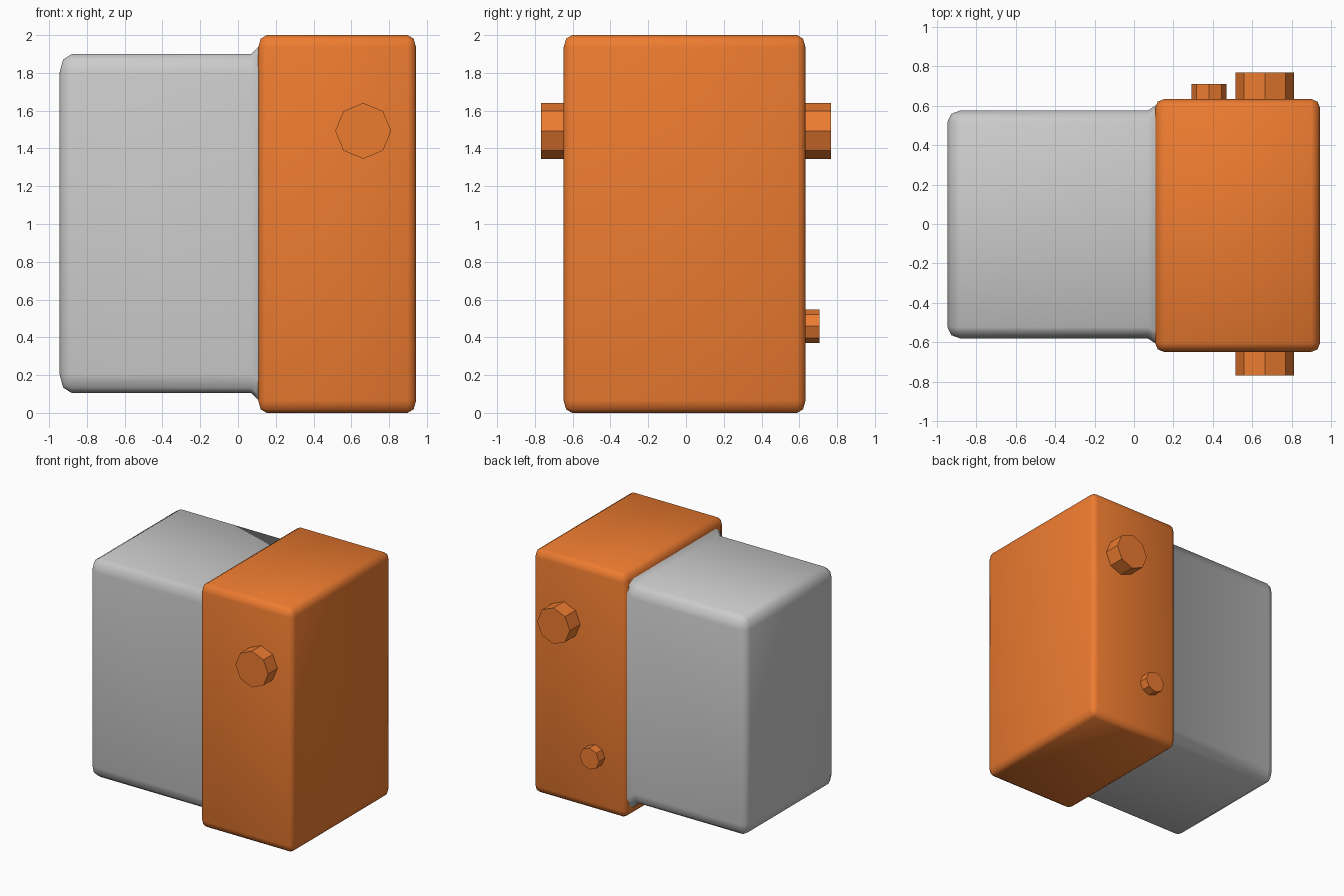
import bpy, bmesh
from math import radians, pi
from mathutils import Matrix, Vector

if "Cube" in bpy.data.objects:
    bpy.data.objects.remove(bpy.data.objects["Cube"])

orange = bpy.data.materials.new("orange_paint")
orange.diffuse_color = (0.85, 0.2, 0.03, 1)
orange.use_nodes = True
orange.node_tree.nodes["Principled BSDF"].inputs["Base Color"].default_value = orange.diffuse_color


def finish(name, bm, mat=None, smooth=True):
    bmesh.ops.recalc_face_normals(bm, faces=bm.faces)
    me = bpy.data.meshes.new(name)
    bm.to_mesh(me)
    bm.free()
    ob = bpy.data.objects.new(name, me)
    bpy.context.collection.objects.link(ob)
    if mat:
        me.materials.append(mat)
    if smooth:
        bpy.ops.object.select_all(action='DESELECT')
        bpy.context.view_layer.objects.active = ob
        ob.select_set(True)
        bpy.ops.object.shade_smooth_by_angle(angle=radians(60))
    return ob


def rounded_box(lo, hi, bevel):
    # Box whose rounded edges have a different width along each axis
    lo, hi = Vector(lo), Vector(hi)
    size = hi - lo
    bm = bmesh.new()
    bmesh.ops.create_cube(bm, size=1)
    bmesh.ops.scale(bm, verts=bm.verts, vec=[s / b for s, b in zip(size, bevel)])
    bmesh.ops.bevel(bm, geom=bm.edges[:], offset=1, segments=2, profile=0.5,
                    affect='EDGES')
    bmesh.ops.scale(bm, verts=bm.verts, vec=bevel)
    bmesh.ops.translate(bm, verts=bm.verts, vec=(lo + hi) / 2)
    return bm


def bolt(name, x, z, radius, y0, y1):
    # Eight-sided stud pointing along y
    bm = bmesh.new()
    bmesh.ops.create_cone(bm, cap_ends=True, segments=8, radius1=radius,
                          radius2=radius, depth=abs(y1 - y0))
    bmesh.ops.transform(bm, verts=bm.verts,
                        matrix=Matrix.Translation((x, (y0 + y1) / 2, z))
                        @ Matrix.Rotation(pi / 2, 4, 'X'))
    finish(name, bm, orange, smooth=False)


# Grey body, cut at the neck and flared where it meets the cover
bm = rounded_box((-0.945, -0.58, 0.105), (0.5, 0.575, 1.9), (0.065, 0.058, 0.1))
for x, clear in ((0.07, False), (0.115, True)):
    bmesh.ops.bisect_plane(bm, geom=bm.verts[:] + bm.edges[:] + bm.faces[:],
                           plane_co=(x, 0, 0), plane_no=(1, 0, 0), clear_outer=clear)
for v in bm.verts:
    if v.co.x > 0.09:
        v.co.y *= 1.05
        v.co.z = 1 + (v.co.z - 1) * 1.05
bmesh.ops.holes_fill(bm, edges=[e for e in bm.edges if e.is_boundary], sides=0)
finish("grey_body", bm)

# Orange cover block
finish("orange_cover", rounded_box((0.107, -0.648, 0), (0.943, 0.633, 2.0),
                                   (0.045, 0.045, 0.065)), orange)

# Pivot studs on both sides and a small stud at the back
for name, side in (("front_pivot", -1), ("back_pivot", 1)):
    bolt(name, 0.663, 1.493, 0.148, side * 0.58, side * 0.768)
bolt("small_back_stud", 0.38, 0.459, 0.088, 0.58, 0.708)
